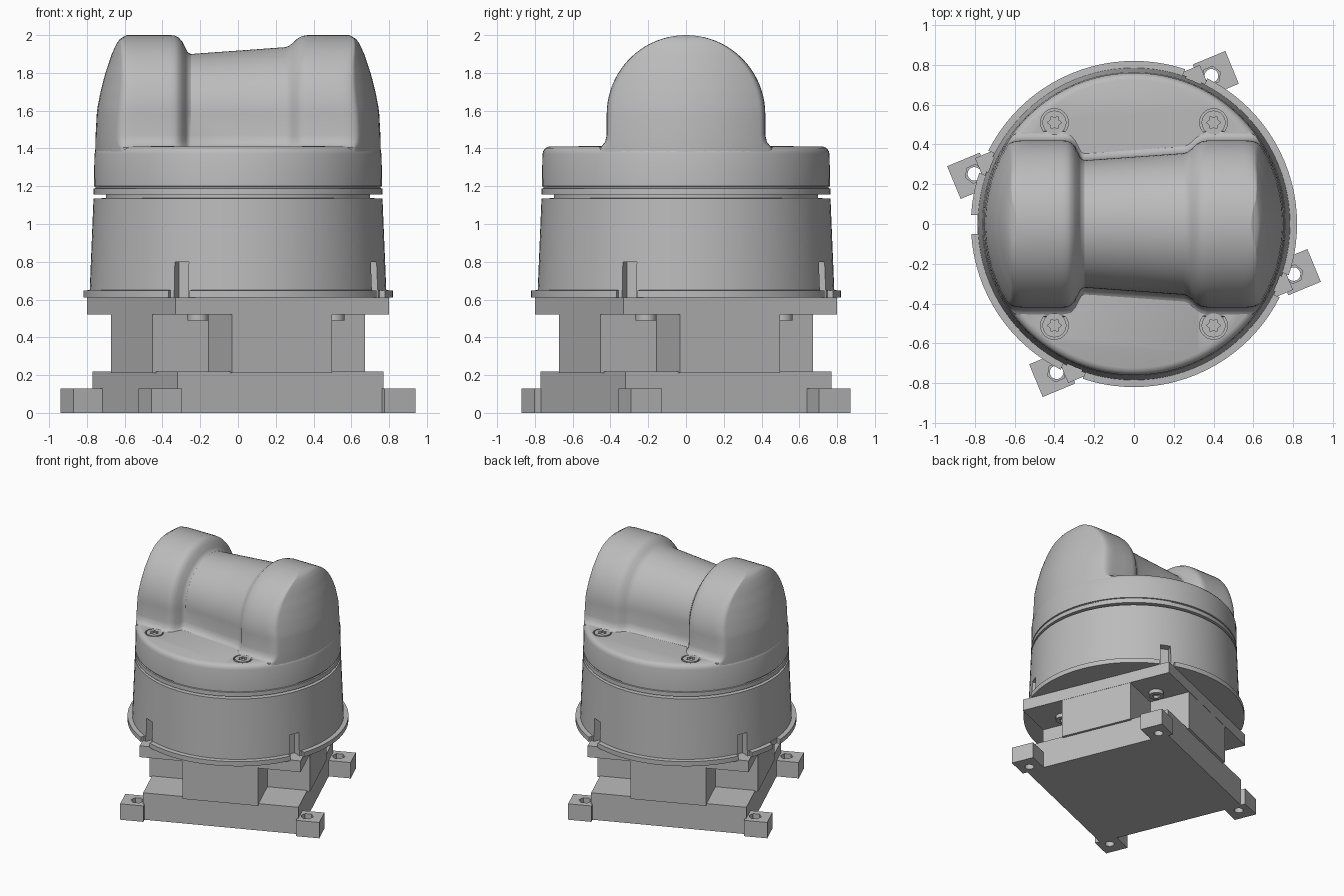
import bpy, bmesh, math
from mathutils import Matrix

cube = bpy.data.objects.get("Cube")
if cube:
    bpy.data.objects.remove(cube, do_unlink=True)

GREY = (0.5, 0.5, 0.5, 1.0)
mat = bpy.data.materials.new("light grey")
mat.use_nodes = True
mat.diffuse_color = GREY
bsdf = next(n for n in mat.node_tree.nodes if n.type == 'BSDF_PRINCIPLED')
bsdf.inputs["Base Color"].default_value = GREY
bsdf.inputs["Roughness"].default_value = 0.6

TURN = Matrix.Rotation(math.radians(22.5), 4, 'Z')   # the mount is turned under the housing
parts = []


def finish(name, bm):
    bmesh.ops.recalc_face_normals(bm, faces=bm.faces[:])
    me = bpy.data.meshes.new(name)
    bm.to_mesh(me)
    bm.free()
    me.materials.append(mat)
    ob = bpy.data.objects.new(name, me)
    bpy.context.scene.collection.objects.link(ob)
    parts.append(ob)
    return ob


def add_box(bm, x0, x1, y0, y1, z0, z1, matrix=Matrix()):
    m = matrix @ Matrix.Translation(((x0 + x1) / 2, (y0 + y1) / 2, (z0 + z1) / 2))
    m = m @ Matrix.Diagonal((abs(x1 - x0), abs(y1 - y0), z1 - z0, 1))
    bmesh.ops.create_cube(bm, size=1, matrix=m)


def add_prism(bm, outline, z0, z1, matrix=Matrix()):
    rings = [[bm.verts.new(matrix @ Matrix.Translation((x, y, z)).to_translation())
              for x, y in outline] for z in (z0, z1)]
    n = len(outline)
    for i in range(n):
        j = (i + 1) % n
        bm.faces.new((rings[0][i], rings[0][j], rings[1][j], rings[1][i]))
    bm.faces.new(rings[0][::-1])
    bm.faces.new(rings[1])


def circle(cx, cy, r, n=32, r2=None):
    return [(cx + (r2 if r2 and i % 2 else r) * math.cos(2 * math.pi * i / n),
             cy + (r2 if r2 and i % 2 else r) * math.sin(2 * math.pi * i / n)) for i in range(n)]


def lathe(name, profile, n=96):
    bm = bmesh.new()
    rings = [[bm.verts.new((x, y, z)) for x, y in circle(0, 0, r, n)] for r, z in profile]
    for a, b in zip(rings, rings[1:]):
        for i in range(n):
            j = (i + 1) % n
            bm.faces.new((a[i], a[j], b[j], b[i]))
    bm.faces.new(rings[0][::-1])
    bm.faces.new(rings[-1])
    return finish(name, bm)


def cut(ob, bm):
    cutter = finish("cutter", bm)
    cutter.hide_render = True
    parts.remove(cutter)
    mod = ob.modifiers.new("cut", 'BOOLEAN')
    mod.operation, mod.solver, mod.object = 'DIFFERENCE', 'EXACT', cutter
    deps = bpy.context.evaluated_depsgraph_get()
    me = bpy.data.meshes.new_from_object(ob.evaluated_get(deps))
    ob.modifiers.clear()
    ob.data = me
    me.materials.clear()
    me.materials.append(mat)
    bpy.data.objects.remove(cutter, do_unlink=True)


CORNERS = [(1, 1), (-1, 1), (-1, -1), (1, -1)]

# Square base plate
bm = bmesh.new()
add_box(bm, -0.59, 0.59, -0.59, 0.59, 0, 0.22, TURN)
finish("base_plate", bm)

# Mounting tabs with bolt holes and counterbores
for k, (sx, sy) in enumerate(CORNERS):
    bm = bmesh.new()
    add_box(bm, sx * 0.58, sx * 0.757, sy * 0.45, sy * 0.628, 0, 0.13, TURN)
    tab = finish(f"mounting_tab_{k + 1}", bm)
    for r, z0, sides in ((0.034, -0.1, 24), (0.048, 0.07, 6)):
        bm = bmesh.new()
        add_prism(bm, circle(sx * 0.645, sy * 0.54, r, sides), z0, 0.2, TURN)
        cut(tab, bm)

# Cross-shaped neck
b, w = 0.61, 0.287
cross = [(b, -w), (b, w), (w, w), (w, b), (-w, b), (-w, w),
         (-b, w), (-b, -w), (-w, -w), (-w, -b), (w, -b), (w, -w)]
bm = bmesh.new()
add_prism(bm, cross, 0.21, 0.53, TURN)
finish("neck", bm)

# Upper plate and the socket bolts under its corners
bm = bmesh.new()
add_box(bm, -0.612, 0.612, -0.612, 0.612, 0.52, 0.612, TURN)
finish("upper_plate", bm)
for k, (sx, sy) in enumerate(CORNERS):
    bm = bmesh.new()
    add_prism(bm, circle(sx * 0.39, sy * 0.39, 0.055), 0.49, 0.53, TURN)
    bolt = finish(f"plate_bolt_{k + 1}", bm)
    bm = bmesh.new()
    add_prism(bm, circle(sx * 0.39, sy * 0.39, 0.03, 6), 0.4, 0.51, TURN)
    cut(bolt, bm)

# Lower housing with flange and the groove under the cover
housing = lathe("lower_housing", [
    (0.82, 0.61), (0.82, 0.648), (0.785, 0.65), (0.765, 1.135), (0.70, 1.137), (0.70, 1.17)])

# Four wall slots, wider at the flange, and one gap in the flange
walls, rims = bmesh.new(), bmesh.new()
for k in range(4):
    m = Matrix.Rotation(math.radians(67.5 + 90 * k), 4, 'Z')
    add_box(walls, 0.72, 0.95, -0.04, 0.04, 0.5, 0.8, m)
    add_box(rims, 0.787, 0.95, -0.06, 0.06, 0.5, 0.7, m)
add_box(rims, -0.95, -0.788, -0.05, 0.045, 0.5, 0.7)
cut(housing, walls)
cut(housing, rims)

# Cover with a fine seam and rounded shoulder
cover = lathe("cover", [
    (0.69, 1.155), (0.765, 1.155), (0.764, 1.188), (0.755, 1.19), (0.755, 1.198),
    (0.763, 1.2), (0.76, 1.37), (0.755, 1.388), (0.744, 1.402), (0.725, 1.41)])

# Cover screws sitting in counterbores
SCREWS = [(sx * 0.4, sy * 0.51) for sx, sy in CORNERS]
bm = bmesh.new()
for x, y in SCREWS:
    add_prism(bm, circle(x, y, 0.07), 1.385, 1.5)
cut(cover, bm)
for k, (x, y) in enumerate(SCREWS):
    bm = bmesh.new()
    add_prism(bm, circle(x, y, 0.06), 1.37, 1.412)
    screw = finish(f"cover_screw_{k + 1}", bm)
    bm = bmesh.new()
    add_prism(bm, circle(x, y, 0.036, 12, 0.024), 1.395, 1.5)
    cut(screw, bm)

# Arched hood: waisted along x, its ends trimmed to the round outline of the cover
OUTLINE = [(1.3, 0.757), (1.45, 0.755), (1.6, 0.747), (1.7, 0.728), (1.8, 0.702),
           (1.9, 0.668), (1.95, 0.646), (1.98, 0.625), (2.0, 0.59)]


def limit(z):
    for (z0, r0), (z1, r1) in zip(OUTLINE, OUTLINE[1:]):
        if z <= z1:
            return r0 + (r1 - r0) * (z - z0) / (z1 - z0)
    return OUTLINE[-1][1]


def soft_min(p, q, k=0.05):
    h = max(k - abs(p - q), 0) / k
    return min(p, q) - h * h * k / 4


def arch(r):
    side = [(r + 0.05, 1.36), (r + 0.045, 1.405), (r + 0.025, 1.414), (r + 0.008, 1.435), (r, 1.47)]
    arc = [(r * math.cos(math.pi * i / 40), 1.58 + r * math.sin(math.pi * i / 40)) for i in range(41)]
    return side + arc + [(-y, z) for y, z in reversed(side)]


ENDS = [0.45, 0.5, 0.53, 0.56, 0.59, 0.61, 0.63, 0.65, 0.67, 0.69, 0.72, 0.75,
        0.8, 0.9, 1.1, 1.4, 2, 3.5, 8, 1e6]
WAIST = [(-0.36, 0.42), (-0.335, 0.418), (-0.315, 0.408), (-0.295, 0.385), (-0.275, 0.345),
         (-0.265, 0.328), (-0.25, 0.32), (0, 0.338), (0.25, 0.356), (0.27, 0.363),
         (0.29, 0.378), (0.315, 0.402), (0.34, 0.415), (0.37, 0.42)]
stations = [(-x, 0.42) for x in reversed(ENDS)] + WAIST + [(x, 0.42) for x in ENDS]
bm = bmesh.new()
rows = []
for x, r in stations:
    row = []
    for y, z in arch(r):
        rho = math.hypot(x, y)
        f = soft_min(rho, limit(z)) / rho
        row.append(bm.verts.new((x * f, y * f, z)))
    rows.append(row)
for p, q in zip(rows, rows[1:]):
    for i in range(len(p) - 1):
        bm.faces.new((p[i], p[i + 1], q[i + 1], q[i]))
bmesh.ops.remove_doubles(bm, verts=bm.verts[:], dist=0.0005)
finish("arched_hood", bm)

# Smooth the round surfaces, keep real edges sharp
bpy.ops.object.select_all(action='DESELECT')
for ob in parts:
    ob.select_set(True)
bpy.context.view_layer.objects.active = parts[0]
bpy.ops.object.shade_smooth_by_angle(angle=math.radians(32))
